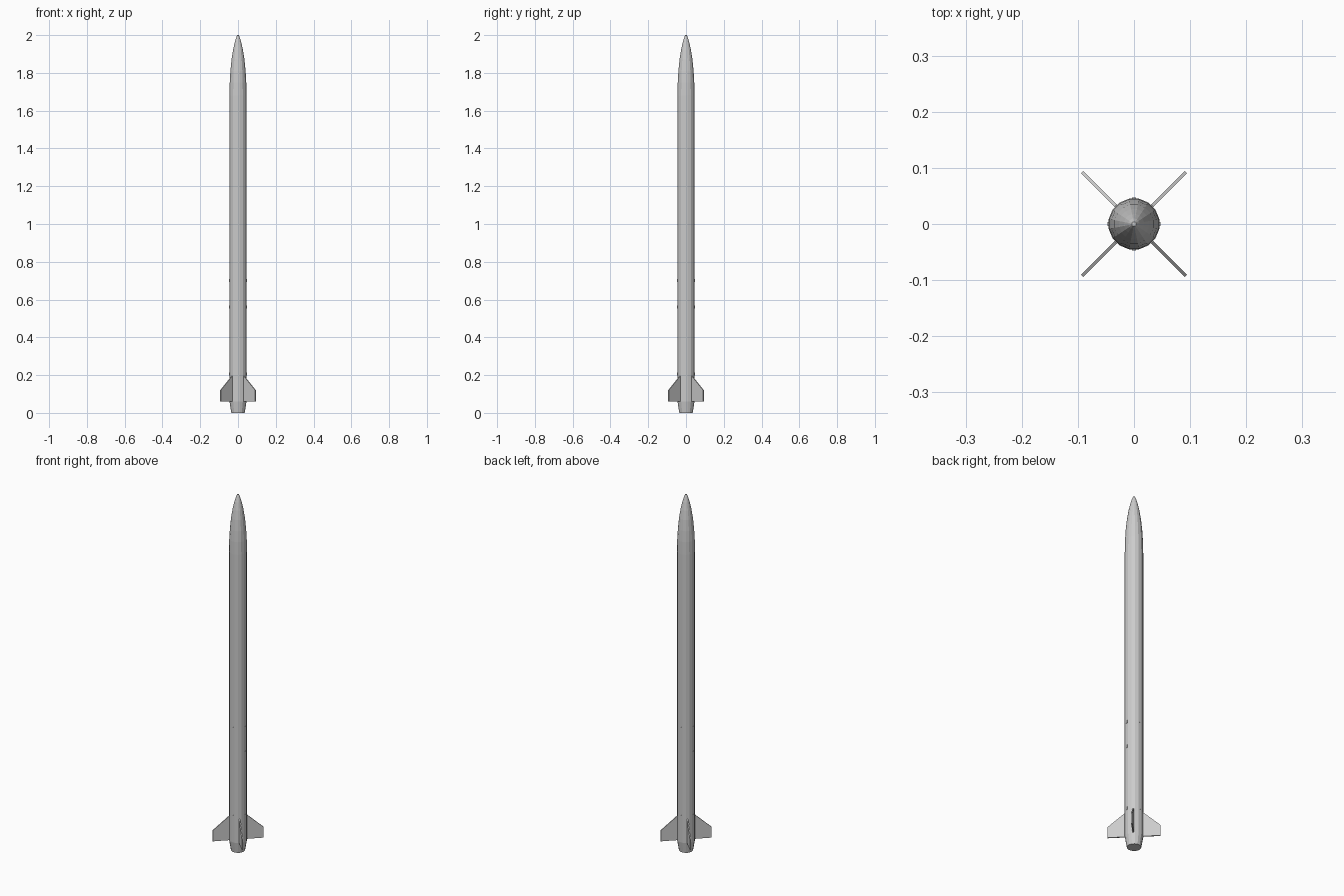
import bpy, bmesh, math
from mathutils import Matrix

cube = bpy.data.objects.get("Cube")
if cube:
    bpy.data.objects.remove(cube, do_unlink=True)

SIDES = 16
RADIUS = 0.046


def make_material(name, value):
    mat = bpy.data.materials.new(name)
    mat.use_nodes = True
    colour = (value, value, value, 1)
    mat.diffuse_color = colour
    mat.node_tree.nodes["Principled BSDF"].inputs["Base Color"].default_value = colour
    return mat


grey = make_material("light grey", 0.6)


def finish(name, bm):
    bmesh.ops.recalc_face_normals(bm, faces=bm.faces)
    mesh = bpy.data.meshes.new(name)
    bm.to_mesh(mesh)
    bm.free()
    mesh.materials.append(grey)
    obj = bpy.data.objects.new(name, mesh)
    bpy.context.collection.objects.link(obj)
    return obj


def lathe(name, profile):
    """Turn a list of (radius, height) into a closed faceted solid."""
    bm = bmesh.new()
    rings = []
    for r, z in profile:
        ring = []
        for i in range(SIDES):
            a = math.tau * (i + 0.5) / SIDES
            ring.append(bm.verts.new((r * math.cos(a), r * math.sin(a), z)))
        rings.append(ring)
    for low, high in zip(rings, rings[1:]):
        for i in range(SIDES):
            j = (i + 1) % SIDES
            bm.faces.new((low[i], low[j], high[j], high[i]))
    bm.faces.new(rings[0])
    bm.faces.new(rings[-1])
    return finish(name, bm)


# Body parts, from the tail up
lathe("tail_cone", [(0.036, 0), (RADIUS, 0.06)])
lathe("body_tube", [(RADIUS, 0.06), (RADIUS, 1.68)])
lathe("nose_cone", [(RADIUS, 1.68), (0.0445, 1.75), (0.041, 1.81), (0.035, 1.87),
                    (0.027, 1.92), (0.018, 1.96), (0.01, 1.987), (0.004, 2.0)])


def fin(name, angle):
    """Clipped swept fin standing out from the tail."""
    outline = [(0.03, 0.06), (0.131, 0.06), (0.131, 0.12), (0.046, 0.195), (0.03, 0.195)]
    half = 0.003
    bm = bmesh.new()
    face = bm.faces.new([bm.verts.new((r, -half, z)) for r, z in outline])
    extruded = bmesh.ops.extrude_face_region(bm, geom=[face])["geom"]
    moved = [v for v in extruded if isinstance(v, bmesh.types.BMVert)]
    bmesh.ops.translate(bm, verts=moved, vec=(0, 2 * half, 0))
    bmesh.ops.rotate(bm, verts=bm.verts, matrix=Matrix.Rotation(angle, 3, "Z"))
    return finish(name, bm)


for i, place in enumerate(("back_left", "back_right", "front_right", "front_left")):
    fin(place + "_fin", math.radians(45 + 90 * i))


# Small flush lugs on the four sides of the body
def lug(name, angle, z):
    bm = bmesh.new()
    bmesh.ops.create_cube(bm, size=1)
    bmesh.ops.scale(bm, verts=bm.verts, vec=(0.004, 0.008, 0.016))
    bmesh.ops.translate(bm, verts=bm.verts, vec=(RADIUS - 0.001, 0, z))
    bmesh.ops.rotate(bm, verts=bm.verts, matrix=Matrix.Rotation(angle, 3, "Z"))
    return finish(name, bm)


for level, z in (("lower", 0.205), ("middle", 0.56), ("upper", 0.70)):
    for i, side in enumerate(("left", "back", "right", "front")):
        lug(f"{level}_{side}_lug", math.tau * i / 4, z)
